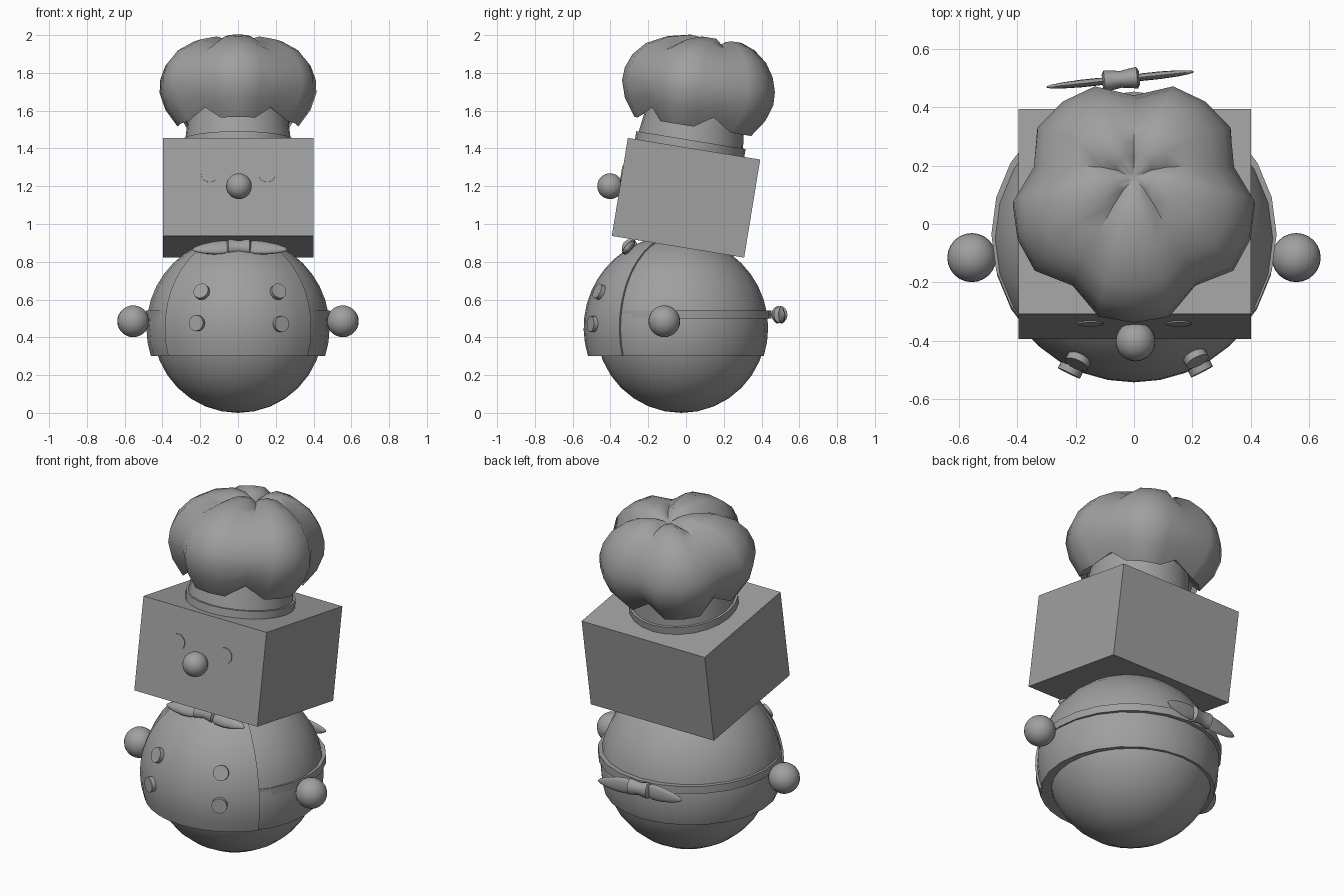
import bpy, bmesh, math
from mathutils import Vector, Matrix

if "Cube" in bpy.data.objects:
    bpy.data.objects.remove(bpy.data.objects["Cube"])

grey = bpy.data.materials.new("plain_grey")
grey.diffuse_color = (0.35, 0.35, 0.35, 1)
grey.use_nodes = True
grey.node_tree.nodes["Principled BSDF"].inputs["Base Color"].default_value = grey.diffuse_color
TILT = math.radians(-9.3)   # backward lean of head and hat


def finish(name, bm, loc=(0, 0, 0), rot=(0, 0, 0), angle=40):
    bmesh.ops.recalc_face_normals(bm, faces=bm.faces)
    me = bpy.data.meshes.new(name)
    bm.to_mesh(me)
    bm.free()
    me.materials.append(grey)
    ob = bpy.data.objects.new(name, me)
    ob.location, ob.rotation_euler = loc, rot
    bpy.context.collection.objects.link(ob)
    bpy.ops.object.select_all(action='DESELECT')
    ob.select_set(True)
    bpy.context.view_layer.objects.active = ob
    bpy.ops.object.shade_smooth_by_angle(angle=math.radians(angle))
    return ob


def loft(bm, rings, cap=True, loop=False):
    """Skin a list of closed rings of points."""
    vs = [[bm.verts.new(p) for p in r] for r in rings]
    n = len(vs[0])
    pairs = list(zip(vs, vs[1:])) + ([(vs[-1], vs[0])] if loop else [])
    for a, b in pairs:
        for i in range(n):
            j = (i + 1) % n
            bm.faces.new((a[i], a[j], b[j], b[i]))
    if cap:
        bm.faces.new(vs[0])
        bm.faces.new(vs[-1])


def circle(r, z, n):
    return [(r * math.sin(2 * math.pi * i / n), -r * math.cos(2 * math.pi * i / n), z)
            for i in range(n)]


def ball(name, loc, r, n=24):
    bm = bmesh.new()
    bmesh.ops.create_uvsphere(bm, u_segments=n, v_segments=n // 2 + 2, radius=r)
    return finish(name, bm, loc)


# Body and the jacket shell with its flat hem
ball("body", (0, -0.025, 0.45), 0.45, 28)
C = Vector((0, -0.05, 0.45))
bm = bmesh.new()
bmesh.ops.create_uvsphere(bm, u_segments=24, v_segments=20, radius=0.485)
cut = bmesh.ops.bisect_plane(bm, geom=bm.verts[:] + bm.edges[:] + bm.faces[:],
                             plane_co=(0, 0, -0.15), plane_no=(0, 0, -1), clear_outer=True)
bmesh.ops.holes_fill(bm, edges=[e for e in bm.edges if e.is_boundary], sides=0)
finish("jacket", bm, C)

# Raised front panel of the jacket, between two meridians
bm = bmesh.new()
rings = []
lats = [math.radians(-17.6 + 97.6 * k / 12) for k in range(13)]
for k in range(11):
    az = math.radians(-52 + 10.4 * k)
    rings.append([(r * math.cos(t) * math.sin(az), -r * math.cos(t) * math.cos(az), r * math.sin(t))
                  for r, seq in ((0.492, lats), (0.46, lats[::-1])) for t in seq])
loft(bm, rings)
finish("jacket_front", bm, C)

# Apron string around the back
bm = bmesh.new()
loft(bm, [circle(0.44, 0.50, 24), circle(0.488, 0.50, 24),
          circle(0.488, 0.543, 24), circle(0.44, 0.543, 24)], cap=False, loop=True)
finish("apron_string", bm, (0, -0.035, 0))

# Buttons lying on the jacket
for i, (x, z) in enumerate([(-0.19, 0.64), (0.21, 0.64), (-0.215, 0.475), (0.225, 0.47)]):
    d = Vector((x, 0, z)) - Vector((0, 0, C.z))
    d.y = -math.sqrt(0.495 ** 2 - d.x ** 2 - d.z ** 2)
    bm = bmesh.new()
    bmesh.ops.create_cone(bm, cap_ends=True, segments=16, radius1=0.042, radius2=0.042, depth=0.035)
    finish("button_%d" % (i + 1), bm, C + d, d.to_track_quat('Z', 'Y').to_euler())


# Bows: a pinched knot with two leaf-shaped wings
def bow(name, loc, rot, thick, droop, tips):
    def section(x, h, t, dz):
        return [(x, t * math.cos(a), dz + h * math.sin(a))
                for a in (2 * math.pi * k / 12 for k in range(12))]
    bm = bmesh.new()
    loft(bm, [section(x, h, h * 0.8, 0) for x, h in
              ((-0.064, 0.028), (-0.056, 0.046), (-0.03, 0.042), (0, 0.036),
               (0.03, 0.042), (0.056, 0.046), (0.064, 0.028))])
    finish(name + "_knot", bm, loc, rot, 60)
    for side, tip in zip((-1, 1), tips):
        bm = bmesh.new()
        loft(bm, [section(side * (0.04 + f * (tip - 0.04)), h, thick * m, droop * f) for f, h, m in
                  ((0, 0.028, 0.8), (0.18, 0.046, 1), (0.45, 0.043, 1),
                   (0.75, 0.03, 0.8), (0.93, 0.016, 0.5), (1, 0.004, 0.2))])
        finish(name + ("_left_wing" if side < 0 else "_right_wing"), bm, loc, rot, 60)


bow("neckerchief", (0.005, -0.3, 0.88), (math.radians(-42), 0, 0), 0.02, -0.02, (0.245, 0.255))
bow("apron_bow", (-0.045, 0.495, 0.52), (0, 0, math.radians(6)), 0.013, -0.01, (0.255, 0.25))

# Hands
for side, label in ((-1, "left"), (1, "right")):
    ball(label + "_hand", (side * 0.555, -0.115, 0.485), 0.084)

# Head block, leaning back
HEAD = Vector((0.002, 0, 1.139))
R = Matrix.Rotation(TILT, 3, 'X')
bm = bmesh.new()
bmesh.ops.create_cube(bm, size=1)
bmesh.ops.scale(bm, verts=bm.verts, vec=(0.796, 0.71, 0.526))
finish("head", bm, HEAD, (TILT, 0, 0))

# Nose and thin eye plates
ball("nose", (0.005, -0.402, 1.2), 0.068)
for side, label in ((-1, "left"), (1, "right")):
    bm = bmesh.new()
    bmesh.ops.create_cone(bm, cap_ends=True, segments=16, radius1=0.045, radius2=0.045, depth=0.006,
                          matrix=Matrix.Rotation(math.pi / 2, 4, 'X'))
    finish(label + "_eye", bm, HEAD + R @ Vector((side * 0.152, -0.357, 0.07)), (TILT, 0, 0))

# Hat band with its lower rim
bm = bmesh.new()
loft(bm, [circle(0.293, 0, 24), circle(0.293, 0.05, 24), circle(0.28, 0.05, 24), circle(0.255, 0.24, 24)])
finish("hat_band", bm, (0, 0.018, 1.395), (TILT, 0, 0))

# Hat puff: five lobes with deep folds, scalloped lower edge
lobe = [(0.25, -0.14), (0.32, -0.21), (0.385, -0.12), (0.415, -0.03), (0.412, 0.04), (0.385, 0.115),
        (0.33, 0.185), (0.24, 0.24), (0.14, 0.268), (0.07, 0.26), (0.015, 0.23)]
fold = [(0.25, -0.12), (0.295, -0.145), (0.335, -0.09), (0.358, -0.03), (0.36, 0.03), (0.335, 0.1),
        (0.285, 0.165), (0.205, 0.215), (0.12, 0.235), (0.06, 0.235), (0.012, 0.225)]
rings = []
for (rl, zl), (rf, zf) in zip(lobe, fold):
    ring = []
    shift = 0.045 * max(0, zl / 0.23) ** 2 * (1 - rl / 0.42)   # crown centre sits slightly back
    for k in range(5):
        for off, r, z in ((-17, rl, zl), (0, rl * 1.01, zl), (17, rl, zl), (36, rf, zf)):
            a = math.radians(72 * k + off)
            ring.append((r * math.sin(a), -r * math.cos(a) + shift, z))
    rings.append(ring)
bm = bmesh.new()
loft(bm, rings)
finish("hat_puff", bm, (0, 0.08, 1.722), (TILT, 0, 0), 50)
